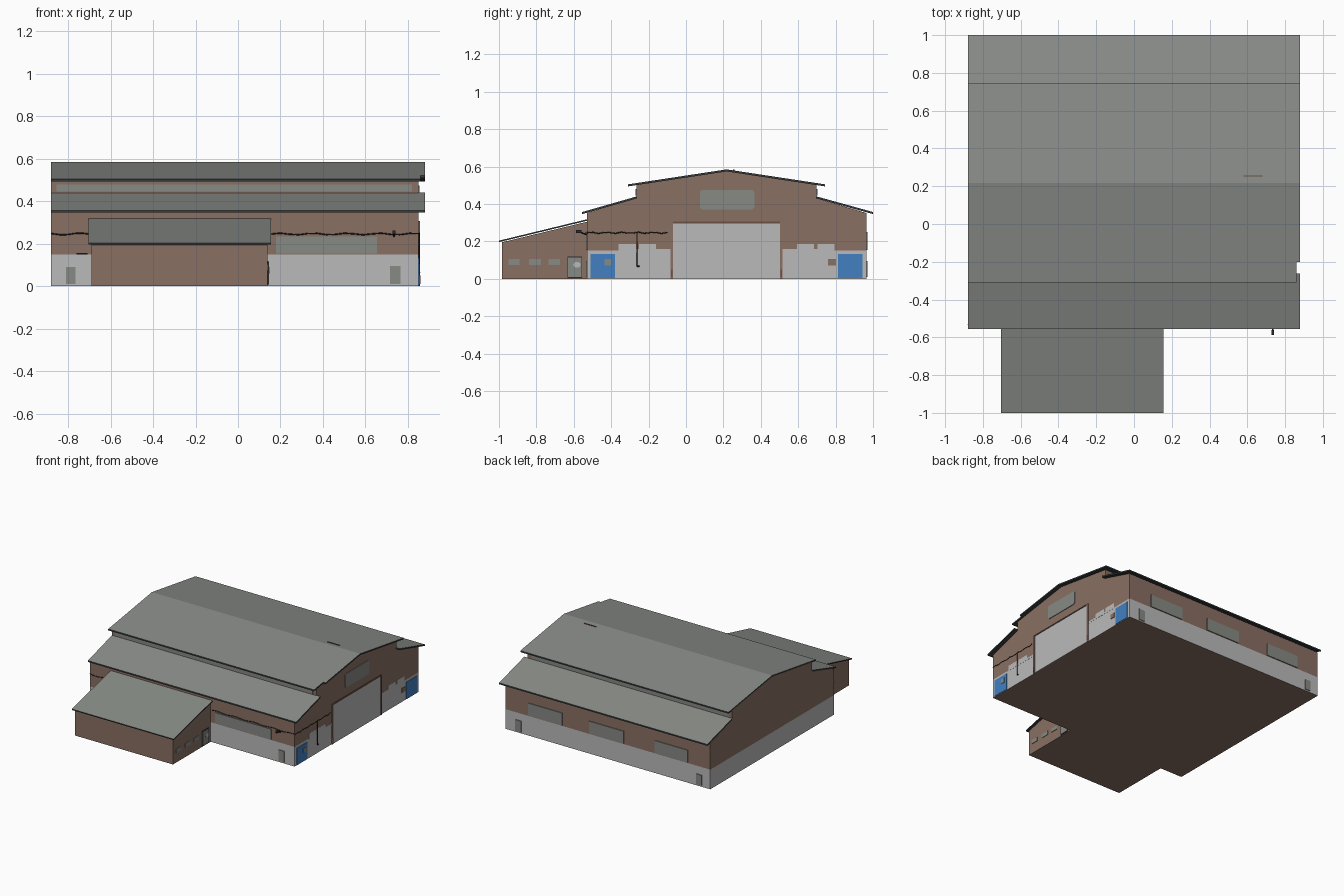
import bpy, bmesh, math
from mathutils import Vector

if "Cube" in bpy.data.objects:
    bpy.data.objects.remove(bpy.data.objects["Cube"])


def material(name, srgb):
    m = bpy.data.materials.new(name)
    m.diffuse_color = [((c + 0.055) / 1.055) ** 2.4 for c in srgb] + [1]
    m.use_nodes = True
    m.node_tree.nodes["Principled BSDF"].inputs["Base Color"].default_value = m.diffuse_color
    return m


BRICK = material("brown brick", (0.54, 0.44, 0.39))
DARK_BRICK = material("dark brown trim", (0.42, 0.31, 0.27))
PLASTER = material("light grey plaster", (0.73, 0.73, 0.73))
ROOF = material("grey roof sheet", (0.53, 0.545, 0.525))
FASCIA = material("dark roof edge", (0.22, 0.23, 0.235))
GLASS = material("grey glass", (0.53, 0.54, 0.52))
BLUE = material("blue door", (0.26, 0.50, 0.76))
BLACK = material("black metal", (0.17, 0.16, 0.16))


def finish(name, bm, mats):
    bmesh.ops.recalc_face_normals(bm, faces=bm.faces)
    me = bpy.data.meshes.new(name)
    bm.to_mesh(me)
    bm.free()
    for m in mats:
        me.materials.append(m)
    ob = bpy.data.objects.new(name, me)
    bpy.context.collection.objects.link(ob)
    return ob


def prism_bm(profile, x0, x1):
    """Extrude a (y, z) profile along x."""
    bm = bmesh.new()
    face = bm.faces.new([bm.verts.new((x0, y, z)) for y, z in profile])
    out = bmesh.ops.extrude_face_region(bm, geom=[face])
    vs = [v for v in out["geom"] if isinstance(v, bmesh.types.BMVert)]
    bmesh.ops.translate(bm, verts=vs, vec=(x1 - x0, 0, 0))
    bmesh.ops.recalc_face_normals(bm, faces=bm.faces)
    return bm


def prism(name, profile, x0, x1, mat):
    return finish(name, prism_bm(profile, x0, x1), [mat])


def box(name, x, y, z, mat):
    return prism(name, [(y[0], z[0]), (y[1], z[0]), (y[1], z[1]), (y[0], z[1])], x[0], x[1], mat)


def roof_panel(name, low, high, x0, x1, t=0.011):
    """Sloping sheet: grey on top, dark on its edges and underside."""
    bm = prism_bm([low, high, (high[0], high[1] - t), (low[0], low[1] - t)], x0, x1)
    for f in bm.faces:
        f.material_index = 0 if f.normal.z > 0.5 else 1
    return finish(name, bm, [ROOF, FASCIA])


def tube(name, pts, r, mat):
    cu = bpy.data.curves.new(name, 'CURVE')
    cu.dimensions = '3D'
    cu.bevel_depth = r
    cu.bevel_resolution = 0
    cu.use_fill_caps = True
    sp = cu.splines.new('POLY')
    sp.points.add(len(pts) - 1)
    for p, co in zip(sp.points, pts):
        p.co = (*co, 1)
    cu.materials.append(mat)
    ob = bpy.data.objects.new(name, cu)
    bpy.context.collection.objects.link(ob)


XL, XR = -0.88, 0.85          # hall end walls
YF, YB, YC = -0.53, 0.965, 0.217  # front wall, back wall, ridge


def my(y):
    """Mirror a y value across the ridge."""
    return 2 * YC - y


# Main hall: stepped gable, plaster base band below the brick
half = [(YF, 0), (YF, 0.352), (-0.265, 0.43), (-0.265, 0.503)]
profile = half + [(YC, 0.574)] + [(my(y), z) for y, z in reversed(half)]
bm = prism_bm(profile, XL, XR)
bmesh.ops.bisect_plane(bm, geom=bm.verts[:] + bm.edges[:] + bm.faces[:],
                       plane_co=(0, 0, 0.15), plane_no=(0, 0, 1))
for f in bm.faces:
    low = f.calc_center_median().z < 0.15 and abs(f.normal.z) < 0.5
    f.material_index = 1 if low else 0
finish("hall_walls", bm, [BRICK, PLASTER])

# Hall roof: two slopes a side, with a short cut at one front corner
slope = (0.585 - 0.505) / (YC + 0.31)
cut_y = -0.2
cut_z = 0.505 + slope * (cut_y + 0.31)
roof_panel("upper_roof_front", (cut_y, cut_z), (YC, 0.585), XL, 0.88)
roof_panel("upper_roof_front_eave", (-0.31, 0.505), (cut_y, cut_z), XL, 0.86)
roof_panel("upper_roof_back", (my(-0.31), 0.505), (YC, 0.585), XL, 0.88)
roof_panel("lower_roof_front", (-0.555, 0.357), (-0.262, 0.441), XL, 0.88)
roof_panel("lower_roof_back", (1.0, 0.357), (my(-0.262), 0.441), XL, 0.88)
box("roof_ridge_strip", (0.58, 0.68), (0.252, 0.258), (0.575, 0.584), DARK_BRICK)

# Lean-to annex
prism("annex_walls", [(-0.985, 0), (YF, 0), (YF, 0.305), (-0.985, 0.195)], -0.69, 0.14, BRICK)
roof_panel("annex_roof", (-1.0, 0.204), (YF, 0.318), -0.705, 0.155, 0.008)
AX = (0.138, 0.144)
for i, y in enumerate([(-0.95, -0.89), (-0.84, -0.775), (-0.735, -0.675)]):
    box(f"annex_window_{i}", AX, y, (0.075, 0.105), GLASS)
box("annex_door_frame", (0.138, 0.143), (-0.634, -0.556), (0.005, 0.119), BLACK)
box("annex_door", (0.138, 0.146), (-0.63, -0.56), (0.01, 0.115), GLASS)
prism("annex_door_pane", [(-0.583 + 0.02 * math.cos(a), 0.075 + 0.016 * math.sin(a))
      for a in [k * math.tau / 10 for k in range(10)]], 0.141, 0.149, PLASTER)

# Front and back wall details
for side, y in (("front", (YF - 0.005, YF + 0.002)), ("back", (YB - 0.002, YB + 0.005))):
    box(f"{side}_door_left", (-0.81, -0.765), y, (0.01, 0.09), GLASS)
    box(f"{side}_door_right", (0.715, 0.765), y, (0.01, 0.095), GLASS)
box("front_window", (0.18, 0.655), (YF - 0.005, YF + 0.002), (0.155, 0.235), GLASS)
for i, x in enumerate([(-0.69, -0.415), (-0.15, 0.14), (0.37, 0.655)]):
    box(f"back_window_{i}", x, (YB - 0.002, YB + 0.005), (0.155, 0.25), GLASS)
for side, y in (("front", -0.265), ("back", my(-0.265))):
    box(f"{side}_clerestory", (-0.855, 0.82), (y - 0.004, y + 0.004), (0.445, 0.48), GLASS)

# Right gable: big sliding door with trim
box("main_door", (0.848, 0.854), (-0.07, 0.503), (0, 0.297), PLASTER)
for i, y in enumerate([(-0.083, -0.07), (0.503, 0.516)]):
    box(f"door_post_{i}", (0.848, 0.857), y, (0, 0.306), BRICK)
    box(f"door_bumper_{i}", (0.85, 0.859), (y[0] + 0.002, y[1] - 0.002), (0.01, 0.05), DARK_BRICK)
box("door_lintel", (0.848, 0.857), (-0.07, 0.503), (0.297, 0.306), DARK_BRICK)

# Right gable: raised plaster steps and blue doors on both sides
for i, f in enumerate((lambda y: y, my)):
    for j, (a, b) in enumerate([(-0.36, -0.268), (-0.25, -0.16)]):
        box(f"plaster_step_{i}_{j}", (0.848, 0.851), sorted((f(a), f(b))), (0.148, 0.187), PLASTER)
    box(f"plaster_ledge_{i}", (0.848, 0.851), sorted((f(-0.36), f(-0.083))), (0.145, 0.16), PLASTER)
    box(f"blue_door_{i}", (0.848, 0.855), sorted((f(-0.51), f(-0.38))), (0.003, 0.132), BLUE)
box("blue_door_pane", (0.85, 0.858), (-0.435, -0.4), (0.07, 0.105), GLASS)
box("wall_hatch", (0.848, 0.855), (0.76, 0.802), (0.07, 0.105), BRICK)

# Gable window with chamfered corners
c, (y0, y1), (z0, z1) = 0.01, (0.075, 0.365), (0.37, 0.475)
prism("gable_window", [(y0 + c, z0), (y1 - c, z0), (y1, z0 + c), (y1, z1 - c),
                       (y1 - c, z1), (y0 + c, z1), (y0, z1 - c), (y0, z0 + c)], 0.848, 0.855, GLASS)

# Cables along the walls, drop pipe and corner lamp
def sag(t):
    return 0.246 + 0.004 * math.sin(t * 40)


for name, a, b in (("cable_left", -0.88, -0.705), ("cable_right", 0.155, 0.85)):
    n = 16
    xs = [a + (b - a) * k / n for k in range(n + 1)]
    tube(name, [(x, YF - 0.004, sag(x)) for x in xs], 0.003, BLACK)
tube("cable_gable", [(0.854, YF + 0.43 * k / 14, sag(k)) for k in range(15)], 0.003, BLACK)
tube("drop_pipe", [(0.854, -0.262, 0.25), (0.854, -0.262, 0.068), (0.856, -0.25, 0.066)], 0.004, BLACK)
tube("lamp_arm", [(0.735, YF, 0.235), (0.735, -0.555, 0.245), (0.735, -0.575, 0.255)], 0.004, BLACK)
box("lamp_head", (0.728, 0.742), (-0.588, -0.56), (0.246, 0.262), BLACK)
box("door_canopy", (-0.76, -0.71), (YF - 0.008, YF), (0.15, 0.156), BLACK)
